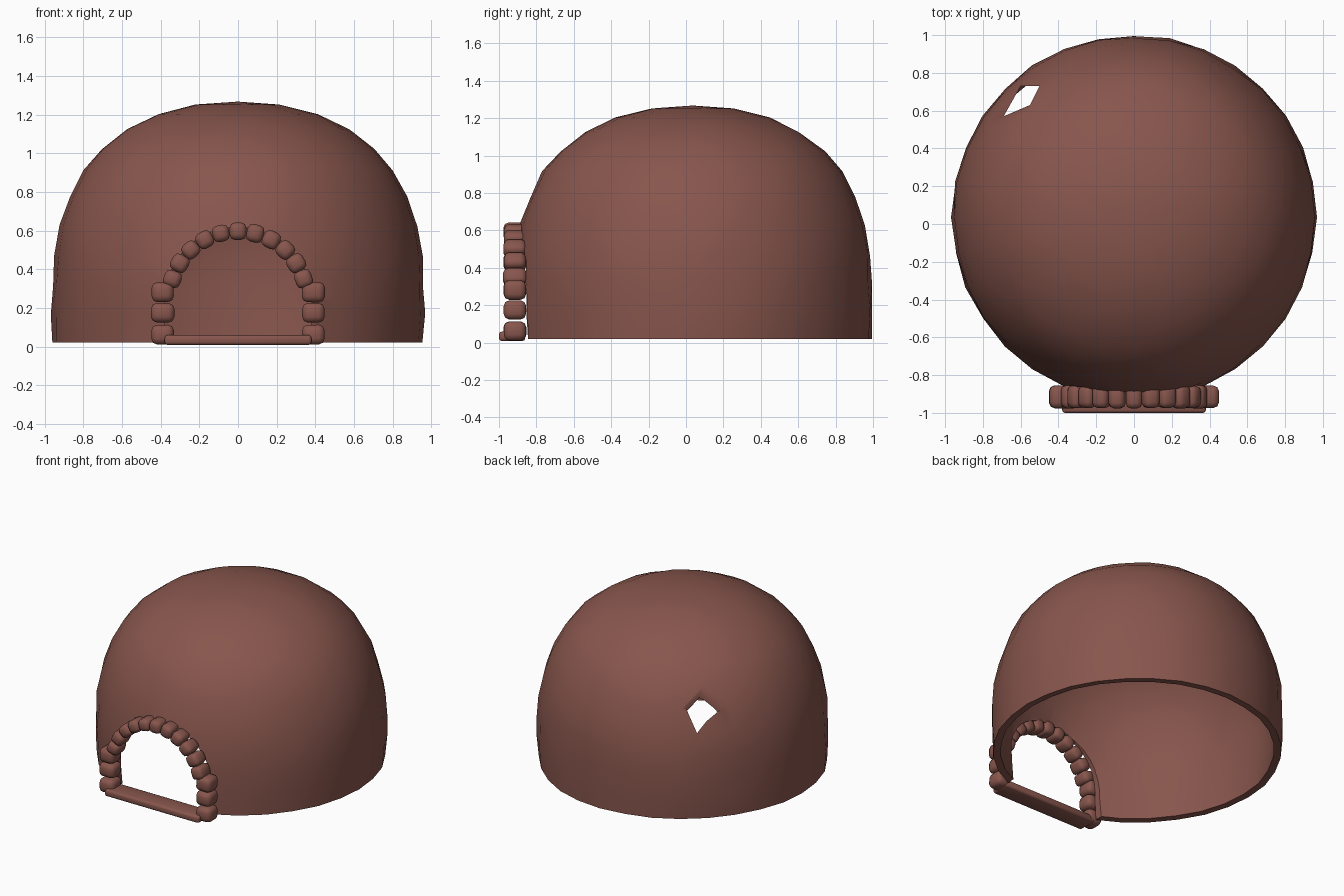
import bpy, bmesh, math, random
from mathutils import Matrix, Vector

random.seed(4)
if "Cube" in bpy.data.objects:
    bpy.data.objects.remove(bpy.data.objects["Cube"])

# Single clay colour
clay = bpy.data.materials.new("brown clay")
clay.use_nodes = True
clay.diffuse_color = (0.245, 0.093, 0.074, 1)
clay.node_tree.nodes["Principled BSDF"].inputs["Base Color"].default_value = clay.diffuse_color


def make_object(name, bm):
    bmesh.ops.recalc_face_normals(bm, faces=bm.faces)
    mesh = bpy.data.meshes.new(name)
    bm.to_mesh(mesh)
    bm.free()
    mesh.materials.append(clay)
    obj = bpy.data.objects.new(name, mesh)
    bpy.context.collection.objects.link(obj)
    return obj


def smooth(obj, degrees):
    bpy.ops.object.select_all(action='DESELECT')
    obj.select_set(True)
    bpy.context.view_layer.objects.active = obj
    bpy.ops.object.shade_smooth_by_angle(angle=math.radians(degrees))


def prism(name, points, direction):
    """Extrude a closed outline into a hidden cutter."""
    bm = bmesh.new()
    face = bm.faces.new([bm.verts.new(p) for p in points])
    ext = bmesh.ops.extrude_face_region(bm, geom=[face])
    moved = [v for v in ext["geom"] if isinstance(v, bmesh.types.BMVert)]
    bmesh.ops.translate(bm, verts=moved, vec=direction)
    obj = make_object(name, bm)
    obj.hide_render = True
    obj.hide_viewport = True
    return obj


def stone(name, centre, size, angle=0.0, bevel=0.028, jitter=0.05):
    """Rounded block, turned in the plane of the doorway."""
    bm = bmesh.new()
    bmesh.ops.create_cube(bm, size=1)
    scale = [s * random.uniform(1 - jitter, 1 + jitter) for s in size]
    bmesh.ops.scale(bm, vec=scale, verts=bm.verts)
    bmesh.ops.bevel(bm, geom=bm.edges[:], offset=bevel, segments=2,
                    profile=0.5, affect='EDGES')
    turn = Matrix.Rotation(angle + random.uniform(-jitter, jitter), 4, 'Y')
    bmesh.ops.transform(bm, matrix=Matrix.Translation(centre) @ turn, verts=bm.verts)
    obj = make_object(name, bm)
    smooth(obj, 50)
    return obj


# Dome: hand-shaped shell of revolution, open underneath
SEGMENTS, CENTRE_Y = 32, 0.035
profile = [(0.957, 0.02), (0.964, 0.17), (0.962, 0.32), (0.952, 0.47), (0.924, 0.625),
           (0.872, 0.775), (0.80, 0.915), (0.705, 1.025), (0.575, 1.125),
           (0.415, 1.203), (0.22, 1.252)]
bm = bmesh.new()
rings = []
for i, (r, z) in enumerate(profile):
    ring = []
    wobble = 0.006 * r
    for k in range(SEGMENTS):
        a = math.tau * k / SEGMENTS
        rr = r + random.uniform(-wobble, wobble)
        zz = z + (random.uniform(-wobble, wobble) if i else 0)
        ring.append(bm.verts.new((rr * math.cos(a), CENTRE_Y + rr * math.sin(a), zz)))
    rings.append(ring)
top = bm.verts.new((0, CENTRE_Y, 1.268))
for k in range(SEGMENTS):
    n = (k + 1) % SEGMENTS
    for low, high in zip(rings, rings[1:]):
        bm.faces.new((low[k], low[n], high[n], high[k]))
    bm.faces.new((rings[-1][k], rings[-1][n], top))
dome = make_object("dome", bm)

# Wall is thickest at the rim and thins upwards
wall = dome.vertex_groups.new(name="wall")
for v in dome.data.vertices:
    wall.add([v.index], max(0.45, 1 - v.co.z), 'REPLACE')
shell = dome.modifiers.new("thickness", 'SOLIDIFY')
shell.thickness = 0.05
shell.offset = -1
shell.vertex_group = wall.name

# Arched doorway and small smoke hole cut through the shell
ARCH_Z, HALF_WIDTH = 0.24, 0.38
outline = [(HALF_WIDTH, -1.3, -0.2)]
for k in range(17):
    a = math.pi * k / 16
    outline.append((HALF_WIDTH * math.cos(a), -1.3, ARCH_Z + HALF_WIDTH * math.sin(a)))
outline.append((-HALF_WIDTH, -1.3, -0.2))
door_cutter = prism("door_cutter", outline, Vector((0, 0.9, 0)))
hole = [(-0.69, 0.57, 0.5), (-0.6, 0.73, 0.5), (-0.5, 0.73, 0.5), (-0.55, 0.63, 0.5)]
hole_cutter = prism("smoke_hole_cutter", hole, Vector((0, 0, 0.7)))
for cutter in (door_cutter, hole_cutter):
    cut = dome.modifiers.new(cutter.name, 'BOOLEAN')
    cut.operation = 'DIFFERENCE'
    cut.solver = 'EXACT'
    cut.object = cutter
bpy.context.view_layer.objects.active = dome
for mod in list(dome.modifiers):
    bpy.ops.object.modifier_apply(modifier=mod.name)
for cutter in (door_cutter, hole_cutter):
    bpy.data.objects.remove(cutter)
smooth(dome, 40)

# Stone arch around the doorway
ARCH_R, STONE_Y = 0.357, -0.915
for k in range(-5, 6):
    a = math.radians(14.4 * k)
    centre = (ARCH_R * math.sin(a), STONE_Y, ARCH_Z + ARCH_R * math.cos(a))
    stone(f"arch_stone_{k + 6}", centre, (0.09, 0.12, 0.09), a)

# Door posts of stacked stones
for side, label in ((1, "left"), (-1, "right")):
    for k, z in enumerate((0.062, 0.175, 0.282)):
        stone(f"{label}_post_stone_{k + 1}", (side * 0.39, STONE_Y, z),
              (0.118, 0.12, 0.103), bevel=0.03, jitter=0.03)

# Threshold bar
stone("threshold", (0, -0.93, 0.034), (0.76, 0.14, 0.05), bevel=0.014, jitter=0)
